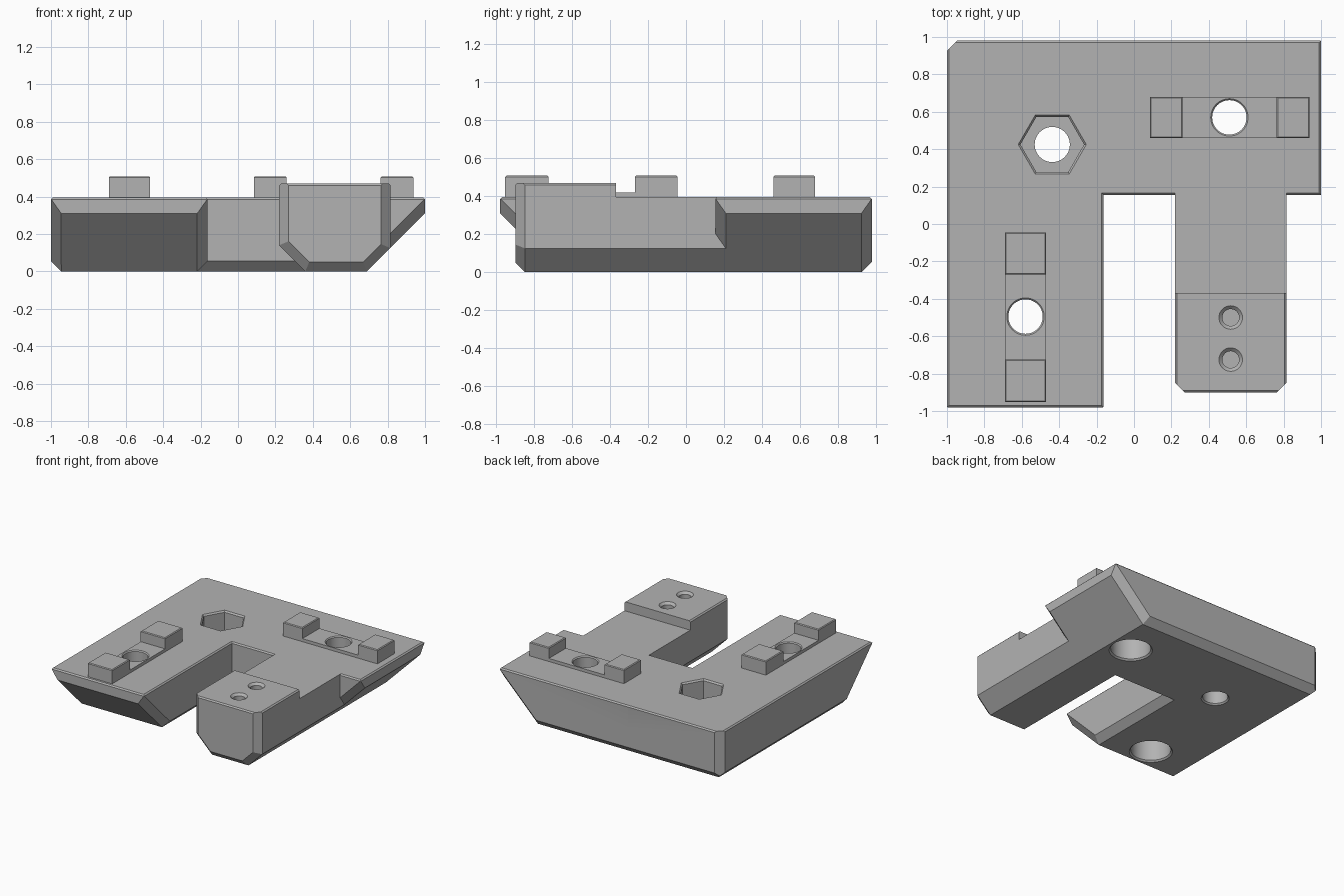
import bpy, bmesh, math
from mathutils import Vector

if "Cube" in bpy.data.objects:
    bpy.data.objects.remove(bpy.data.objects["Cube"])

grey = bpy.data.materials.new("mid_grey")
grey.use_nodes = True
COLOUR = (0.45, 0.45, 0.45, 1)
grey.diffuse_color = COLOUR
grey.node_tree.nodes["Principled BSDF"].inputs["Base Color"].default_value = COLOUR

TOP, EDGE, RIM = 0.395, 0.055, 0.01


def finish(name, bm):
    bmesh.ops.recalc_face_normals(bm, faces=bm.faces)
    mesh = bpy.data.meshes.new(name)
    bm.to_mesh(mesh)
    bm.free()
    mesh.materials.append(grey)
    ob = bpy.data.objects.new(name, mesh)
    bpy.context.collection.objects.link(ob)
    return ob


def plane(normal, offset):
    """Half-space normal . p <= offset, stored with a unit normal."""
    n = Vector(normal)
    return n.normalized(), offset / n.length


def chamfer(a, b, width):
    """Plane that bevels the edge shared by two planes."""
    (n1, d1), (n2, d2) = a, b
    return plane(n1 + n2, d1 + d2 - width * math.sin(n1.angle(n2)))


def convex(name, planes):
    """Solid left after slicing a big block by every plane."""
    bm = bmesh.new()
    bmesh.ops.create_cube(bm, size=6)
    for n, d in planes:
        geom = bm.verts[:] + bm.edges[:] + bm.faces[:]
        bmesh.ops.bisect_plane(bm, geom=geom, dist=1e-5, plane_co=n * d,
                               plane_no=n, clear_outer=True)
        bmesh.ops.holes_fill(bm, edges=[e for e in bm.edges if e.is_boundary])
    return finish(name, bm)


def box(name, x, y, z, rim=0):
    sides = [plane((-1, 0, 0), -x[0]), plane((1, 0, 0), x[1]),
             plane((0, -1, 0), -y[0]), plane((0, 1, 0), y[1])]
    top = plane((0, 0, 1), z[1])
    rims = [chamfer(s, top, rim) for s in sides] if rim else []
    return convex(name, sides + [top, plane((0, 0, -1), -z[0])] + rims)


def lathe(name, x, y, profile, sides=48):
    """Closed turned solid from (radius, height) rings."""
    bm = bmesh.new()
    rings = [[bm.verts.new((x + r * math.cos(math.tau * i / sides),
                            y + r * math.sin(math.tau * i / sides), z))
              for i in range(sides)] for r, z in profile]
    for low, high in zip(rings, rings[1:]):
        for i in range(sides):
            j = (i + 1) % sides
            bm.faces.new((low[i], low[j], high[j], high[i]))
    bm.faces.new(rings[0])
    bm.faces.new(rings[-1])
    return finish(name, bm)


def combine(target, other, operation):
    mod = target.modifiers.new("combine", "BOOLEAN")
    mod.operation, mod.solver, mod.object = operation, "EXACT", other
    bpy.context.view_layer.update()
    graph = bpy.context.evaluated_depsgraph_get()
    mesh = bpy.data.meshes.new_from_object(target.evaluated_get(graph))
    target.modifiers.clear()
    target.data = mesh
    bpy.data.objects.remove(other)


# Shared planes
bottom, top = plane((0, 0, -1), 0), plane((0, 0, 1), TOP)
left, back, right = plane((-1, 0, 0), 1), plane((0, 1, 0), 0.98), plane((1, 0, 0), 1)
front = plane((0, -1, 0), 0.98)
front_slope, right_slope = plane((0, -1, -1), 0.67), plane((1, 0, -1), 0.69)
slot_side, slot_end = plane((1, 0, 0), -0.163), plane((0, -1, 0), -0.155)
corner = chamfer(left, back, EDGE)


def rims(sides, lid):
    return [chamfer(s, lid, RIM) for s in sides]


# Long arm with undercut front
body = convex("body", [bottom, top, left, back, front, slot_side, front_slope, corner]
              + [chamfer(s, bottom, EDGE) for s in (left, back, slot_side)]
              + [chamfer(s, front_slope, EDGE) for s in (left, slot_side)]
              + rims((left, back, front, slot_side), top))

# Cross plate with undercut end
cross = convex("cross_plate", [bottom, top, left, back, right, slot_end, right_slope, corner]
               + [chamfer(s, bottom, EDGE) for s in (left, back, slot_end)]
               + [chamfer(s, right_slope, EDGE) for s in (back, slot_end)]
               + rims((left, back, right, slot_end), top))
combine(body, cross, "UNION")

# Short arm with raised, bevelled nose
nose, lid = plane((0, -1, 0), 0.9), plane((0, 0, 1), 0.47)
arm_in, arm_out = plane((-1, 0, 0), -0.22), plane((1, 0, 0), 0.815)
arm_slope = plane((-1, 0, -1), -0.36)
arm = convex("short_arm", [bottom, lid, nose, arm_in, arm_out, arm_slope, right_slope,
                           plane((0, 1, 0), 0.5)]
             + [chamfer(s, nose, 0.05) for s in (bottom, arm_in, arm_out, arm_slope, right_slope)]
             + rims((nose, arm_in, arm_out), lid))
combine(arm, box("step_cutter", (0, 1.2), (-0.37, 0.8), (TOP, 0.8)), "DIFFERENCE")
combine(body, arm, "UNION")

# Low key rails
SIDE_RAIL, BACK_RAIL = (-0.69, -0.47), (0.46, 0.68)
combine(body, box("side_rail", SIDE_RAIL, (-0.9, -0.1), (0.3, 0.42)), "UNION")
combine(body, box("back_rail", (0.15, 0.9), BACK_RAIL, (0.3, 0.42)), "UNION")

# Counterbored bolt holes through the rails
for x, y in ((-0.58, -0.495), (0.51, 0.57)):
    combine(body, lathe("bolt_cutter", x, y, [
        (0.172, -0.01), (0.15, 0.012), (0.15, 0.2), (0.092, 0.2),
        (0.092, 0.412), (0.11, 0.43)]), "DIFFERENCE")

# Hexagonal nut pocket and its through hole
combine(body, lathe("nut_cutter", -0.437, 0.425, [
    (0.17, 0.19), (0.17, TOP - 0.012), (0.194, TOP + 0.012)], 6), "DIFFERENCE")
combine(body, lathe("nut_bolt_cutter", -0.437, 0.425, [
    (0.115, -0.01), (0.094, 0.011), (0.094, 0.3)]), "DIFFERENCE")

# Blind screw holes in the nose
for y in (-0.5, -0.725):
    combine(body, lathe("screw_cutter", 0.517, y, [
        (0.045, 0.2), (0.045, 0.452), (0.07, 0.477)], 32), "DIFFERENCE")

# Raised keys at the rail ends
keys = [box("side_rail_front_key", SIDE_RAIL, (-0.953, -0.725), (TOP - 0.02, 0.508), 0.006),
        box("side_rail_back_key", SIDE_RAIL, (-0.27, -0.045), (TOP - 0.02, 0.508), 0.006),
        box("back_rail_inner_key", (0.085, 0.26), BACK_RAIL, (TOP - 0.02, 0.508), 0.006),
        box("back_rail_outer_key", (0.763, 0.938), BACK_RAIL, (TOP - 0.02, 0.508), 0.006)]

# Smooth hole walls, crisp edges
bpy.ops.object.select_all(action="DESELECT")
for ob in [body] + keys:
    ob.select_set(True)
bpy.context.view_layer.objects.active = body
bpy.ops.object.shade_smooth_by_angle(angle=math.radians(25))
